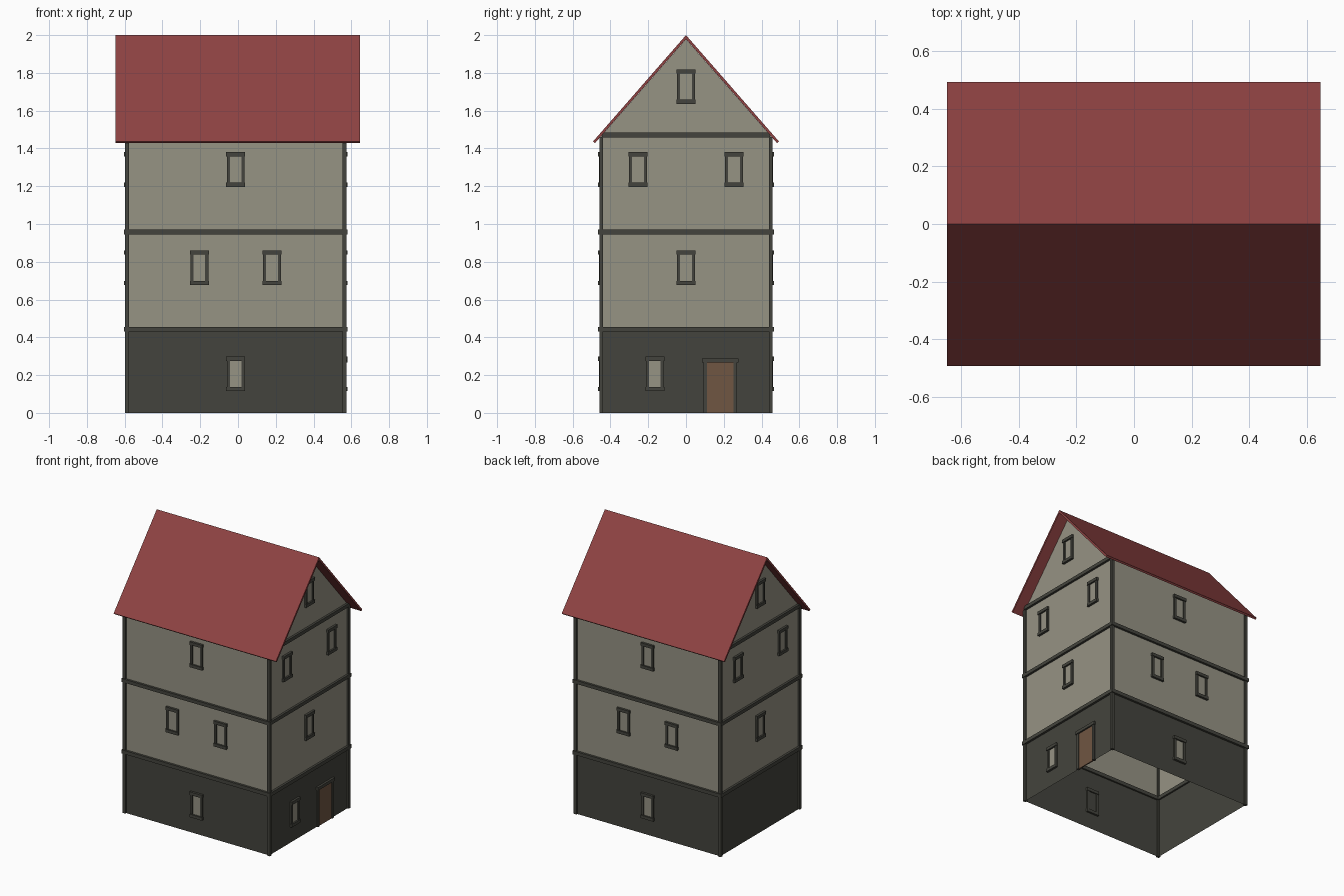
import bpy, bmesh

if "Cube" in bpy.data.objects:
    bpy.data.objects.remove(bpy.data.objects["Cube"])

def srgb(r, g, b):
    f = lambda c: (c / 255 / 12.92) if c < 10 else ((c / 255 + 0.055) / 1.055) ** 2.4
    return (f(r), f(g), f(b), 1)

def mat(name, rgb):
    m = bpy.data.materials.new(name)
    m.diffuse_color = srgb(*rgb)
    m.use_nodes = True
    m.node_tree.nodes["Principled BSDF"].inputs["Base Color"].default_value = m.diffuse_color
    return m

PLASTER = mat("plaster", (150, 147, 132))
DARK = mat("dark_timber_and_stone", (68, 68, 61))
ROOF = mat("red_tile", (142, 66, 66))
DOOR = mat("door_wood", (112, 86, 66))

CX = -0.0125                 # house is slightly off the roof centre
X0, X1, Y = -0.588, 0.564, 0.449   # wall planes
ZB, ZE, ZR = 0.443, 1.465, 1.978   # base top, eaves, gable peak

def finish(name, bm, m):
    bmesh.ops.recalc_face_normals(bm, faces=bm.faces)
    me = bpy.data.meshes.new(name)
    bm.to_mesh(me)
    bm.free()
    me.materials.append(m)
    ob = bpy.data.objects.new(name, me)
    bpy.context.collection.objects.link(ob)
    return ob

def boxes(name, items, m):
    bm = bmesh.new()
    for lo, hi in items:
        vs = bmesh.ops.create_cube(bm, size=1)["verts"]
        for v in vs:
            for i in range(3):
                v.co[i] = (lo[i] + hi[i]) / 2 + v.co[i] * (hi[i] - lo[i])
    return finish(name, bm, m)

def on_wall(side, u0, u1, z0, z1, d0, d1):
    """Box on a wall: u along the wall, d outwards from the wall plane."""
    if side in ("front", "back"):
        s = -1 if side == "front" else 1
        a, b = sorted((s * (Y + d0), s * (Y + d1)))
        return (CX + u0, a, z0), (CX + u1, b, z1)
    a, b = sorted((X1 + d0, X1 + d1)) if side == "right" else sorted((X0 - d0, X0 - d1))
    return (a, u0, z0), (b, u1, z1)

# Wall shells, open underneath
def shell(name, z0, z1, m, gables=False):
    bm = bmesh.new()
    ring = [(X0, -Y), (X1, -Y), (X1, Y), (X0, Y)]
    lo = [bm.verts.new((x, y, z0)) for x, y in ring]
    hi = [bm.verts.new((x, y, z1)) for x, y in ring]
    peak = {1: X1, 3: X0}
    for i in range(4):
        j = (i + 1) % 4
        f = [lo[i], lo[j], hi[j]]
        if gables and i in peak:
            f.append(bm.verts.new((peak[i], 0, ZR)))
        bm.faces.new(f + [hi[i]])
    finish(name, bm, m)

shell("stone_base_walls", 0, ZB, DARK)
shell("plaster_walls", ZB, ZE, PLASTER, True)

# Corner posts
boxes("corner_posts", [((x - 0.011, y - 0.01, 0), (x + 0.011, y + 0.01, 1.46))
                       for x in (X0, X1) for y in (-Y, Y)], DARK)

# Horizontal beams around each storey
beams = []
for z0, z1, out in ((0.43, 0.456, 0.016), (0.945, 0.97, 0.016), (1.459, 1.484, -0.004)):
    w = Y + out
    for side in ("left", "right"):
        beams.append(on_wall(side, -w, w, z0, z1, -0.012, 0.016))
    zt = min(z1, 1.476)
    for side in ("front", "back"):
        beams.append(on_wall(side, -0.592, 0.592, z0, zt, out - 0.028, out))
boxes("storey_beams", beams, DARK)

# Windows: lintel, sill, two stiles, dark backing and a light pane
def window(side, u, z, n):
    h = 0.183
    bars = [on_wall(side, u - 0.05, u + 0.05, a, a + 0.022, -0.014, 0.016)
            for a in (z, z + h - 0.022)]
    bars += [on_wall(side, u + a, u + a + 0.016, z + 0.02, z + h - 0.02, -0.01, 0.011)
             for a in (-0.047, 0.031)]
    bars.append(on_wall(side, u - 0.032, u + 0.032, z + 0.02, z + h - 0.02, -0.005, 0.001))
    boxes(f"{side}_window_frame_{n}", bars, DARK)
    boxes(f"{side}_window_pane_{n}",
          [on_wall(side, u - 0.031, u + 0.031, z + 0.022, z + h - 0.022, 0.001, 0.004)], PLASTER)

long_side = [(0, 0.115), (-0.192, 0.677), (0.192, 0.677), (0, 1.197)]
gable_side = [(0, 0.677), (-0.254, 1.197), (0.254, 1.197), (0, 1.636)]
layout = {"front": long_side, "back": long_side, "left": gable_side,
          "right": gable_side + [(-0.165, 0.115)]}
for side, spots in layout.items():
    for n, (u, z) in enumerate(spots, 1):
        window(side, u, z, n)

# Door with frame
boxes("door", [on_wall("right", 0.11, 0.252, 0, 0.267, -0.004, 0.005)], DOOR)
boxes("door_frame",
      [on_wall("right", a, a + 0.018, 0, 0.267, -0.01, 0.011) for a in (0.092, 0.252)]
      + [on_wall("right", 0.085, 0.277, 0.267, 0.289, -0.014, 0.016)], DARK)

# Roof: thin folded profile extruded along the ridge
bm = bmesh.new()
prof = [(-0.492, 1.437), (0, 2.0), (0.492, 1.437), (0.482, 1.428), (0, 1.979), (-0.482, 1.428)]
ends = [[bm.verts.new((x, y, z)) for y, z in prof] for x in (-0.648, 0.647)]
for i in range(6):
    j = (i + 1) % 6
    bm.faces.new((ends[0][i], ends[0][j], ends[1][j], ends[1][i]))
for e in ends:
    bm.faces.new((e[0], e[1], e[4], e[5]))
    bm.faces.new((e[1], e[2], e[3], e[4]))
finish("roof", bm, ROOF)
